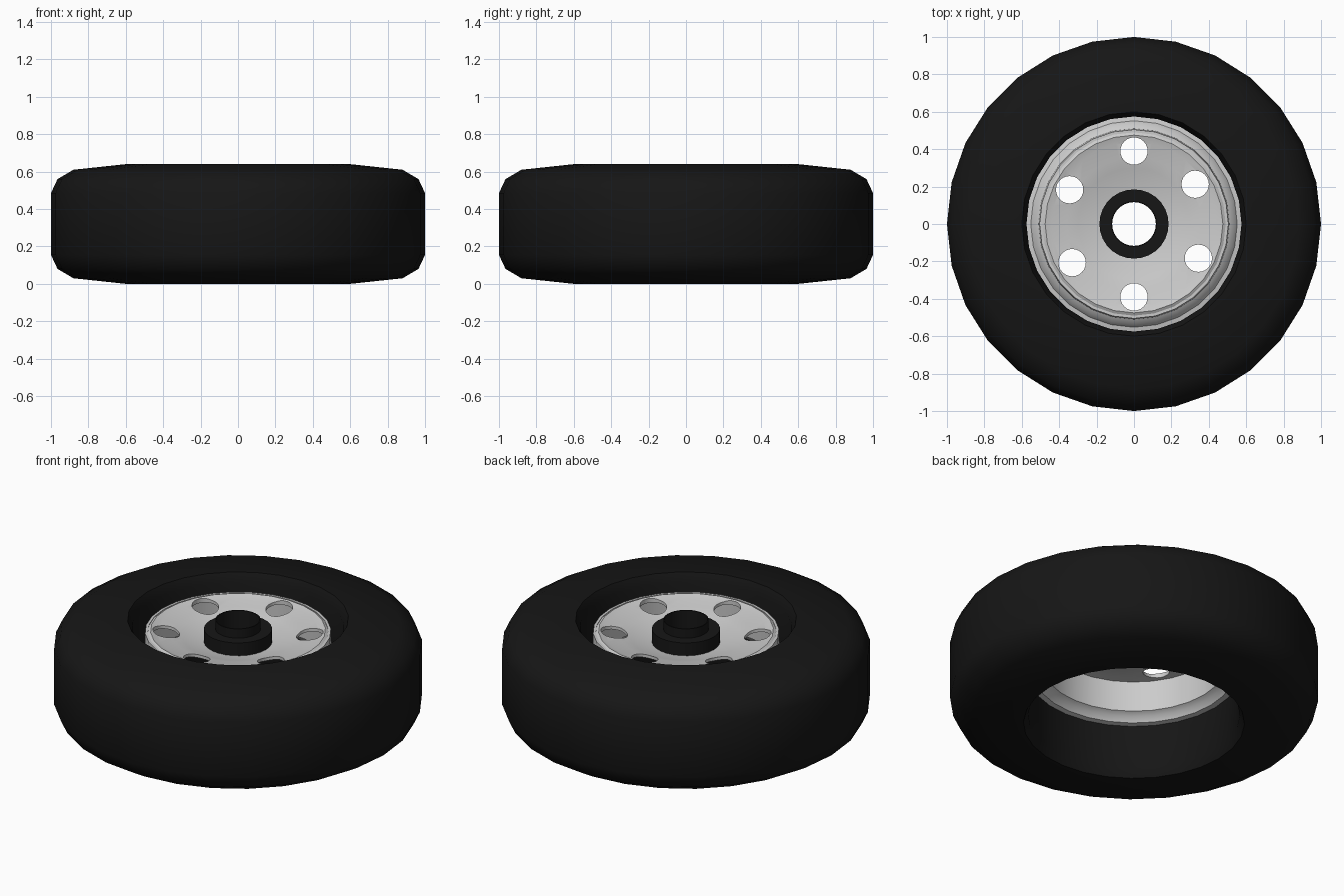
import bpy, bmesh, math

if "Cube" in bpy.data.objects:
    bpy.data.objects.remove(bpy.data.objects["Cube"])

SIDES = 28


def activate(ob):
    bpy.ops.object.select_all(action='DESELECT')
    ob.select_set(True)
    bpy.context.view_layer.objects.active = ob


def lathe(name, profile, sides=SIDES, mat=None):
    """Spin a closed (radius, z) profile about the z axis."""
    bm = bmesh.new()
    rings = []
    for i in range(sides):
        a = 2 * math.pi * i / sides
        rings.append([bm.verts.new((r * math.cos(a), r * math.sin(a), z)) for r, z in profile])
    n = len(profile)
    for i in range(sides):
        p, q = rings[i], rings[(i + 1) % sides]
        for j in range(n):
            k = (j + 1) % n
            bm.faces.new((p[j], q[j], q[k], p[k]))
    bmesh.ops.recalc_face_normals(bm, faces=bm.faces)
    me = bpy.data.meshes.new(name)
    bm.to_mesh(me)
    bm.free()
    ob = bpy.data.objects.new(name, me)
    bpy.context.collection.objects.link(ob)
    if mat:
        me.materials.append(mat)
    return ob


def smooth(ob, angle=35):
    activate(ob)
    bpy.ops.object.shade_smooth_by_angle(angle=math.radians(angle))


rubber = bpy.data.materials.new("black_rubber")
rubber.diffuse_color = (0.008, 0.008, 0.008, 1)
rubber.use_nodes = True
rubber.node_tree.nodes["Principled BSDF"].inputs["Base Color"].default_value = rubber.diffuse_color

# tyre: lower half of the section, mirrored about mid height
half = [(0.575, 0.05), (0.60, 0.0), (0.88, 0.03), (0.965, 0.08), (1.0, 0.155)]
tyre = lathe("tyre", half + [(r, 0.64 - z) for r, z in reversed(half)], mat=rubber)
smooth(tyre, 40)

# rim barrel with the flared flange inside the tyre
barrel = lathe("rim_barrel", [
    (0.578, 0.31), (0.545, 0.315), (0.525, 0.345), (0.495, 0.36), (0.49, 0.565),
    (0.505, 0.565), (0.51, 0.375), (0.535, 0.36), (0.552, 0.335), (0.578, 0.33)])
smooth(barrel)

# dished wheel disc, pierced by six round holes
disc = lathe("wheel_disc", [
    (0.12, 0.495), (0.20, 0.505), (0.30, 0.53), (0.36, 0.547), (0.44, 0.558), (0.475, 0.57),
    (0.492, 0.56), (0.492, 0.54), (0.44, 0.54), (0.36, 0.529), (0.30, 0.512), (0.20, 0.487),
    (0.12, 0.477)])
for deg in (90, 33, -28, -90, 212, 152):
    a = math.radians(deg)
    bpy.ops.mesh.primitive_cylinder_add(
        vertices=24, radius=0.073, depth=0.3,
        location=(0.39 * math.cos(a), 0.39 * math.sin(a), 0.54))
    cutter = bpy.context.object
    cutter.hide_render = True
    mod = disc.modifiers.new("hole", 'BOOLEAN')
    mod.object = cutter
    mod.operation = 'DIFFERENCE'
    mod.solver = 'EXACT'
    activate(disc)
    bpy.ops.object.modifier_apply(modifier=mod.name)
    bpy.data.objects.remove(cutter)
smooth(disc)

# hub collar and the thin sleeve rising out of it
hub = lathe("hub_collar", [(0.12, 0.485), (0.185, 0.485), (0.185, 0.58), (0.12, 0.58)], mat=rubber)
smooth(hub)
sleeve = lathe("hub_sleeve", [(0.117, 0.48), (0.123, 0.48), (0.123, 0.635), (0.117, 0.635)], mat=rubber)
smooth(sleeve)
